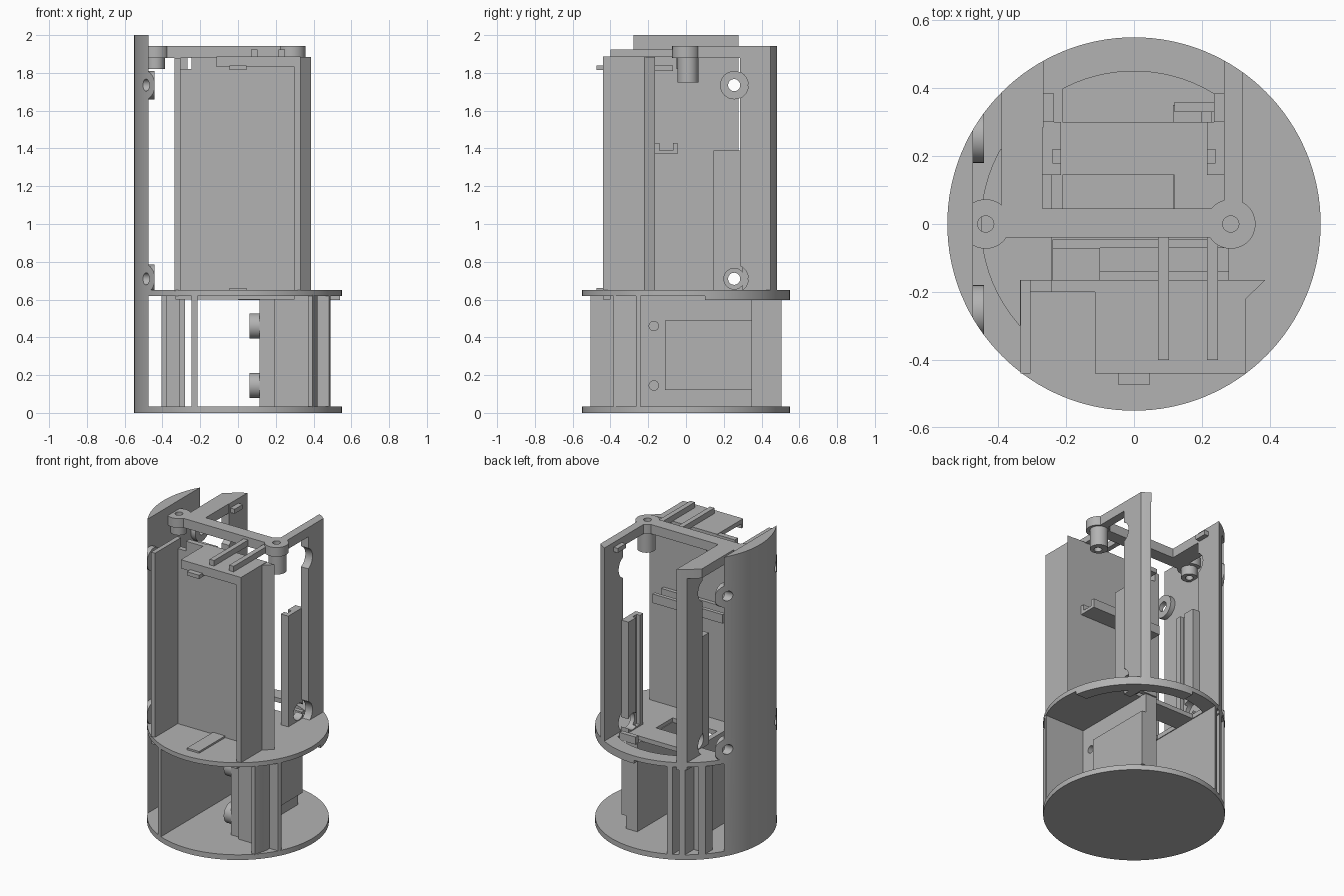
import bpy, math
from mathutils import Matrix

cube = bpy.data.objects.get("Cube")
if cube:
    bpy.data.objects.remove(cube)

grey = bpy.data.materials.new("plain_grey")
grey.use_nodes = True
COLOUR = (0.45, 0.45, 0.45, 1)
grey.diffuse_color = COLOUR
grey.node_tree.nodes["Principled BSDF"].inputs["Base Color"].default_value = COLOUR
R = 0.55


def mesh_object(name, verts, faces):
    me = bpy.data.meshes.new(name)
    me.from_pydata(verts, [], faces)
    me.materials.append(grey)
    ob = bpy.data.objects.new(name, me)
    bpy.context.collection.objects.link(ob)
    return ob


def prism(name, outline, z0, z1):
    """Extrude a counter-clockwise xy outline from z0 to z1."""
    n = len(outline)
    verts = [(x, y, z) for z in (z0, z1) for x, y in outline]
    faces = [tuple(reversed(range(n))), tuple(range(n, 2 * n))]
    faces += [(i, (i + 1) % n, (i + 1) % n + n, i + n) for i in range(n)]
    return mesh_object(name, verts, faces)


def box(name, x, y, z):
    return prism(name, [(x[0], y[0]), (x[1], y[0]), (x[1], y[1]), (x[0], y[1])], *z)


def disc(name, cx, cy, r, z0, z1, n=48):
    ring = [(cx + r * math.cos(math.tau * i / n), cy + r * math.sin(math.tau * i / n)) for i in range(n)]
    return prism(name, ring, z0, z1)


def disc_x(name, x0, x1, cy, cz, r):
    """Cylinder lying along x."""
    ob = disc(name, 0, 0, r, x0, x1, 32)
    ob.data.transform(Matrix.Translation((0, cy, cz)) @ Matrix.Rotation(math.pi / 2, 4, 'Y'))
    return ob


def combine(ob, other, op):
    """Apply a boolean and discard the helper."""
    mod = ob.modifiers.new("cut", 'BOOLEAN')
    mod.object, mod.operation, mod.solver = other, op, 'EXACT'
    bpy.context.view_layer.update()
    dg = bpy.context.evaluated_depsgraph_get()
    me = bpy.data.meshes.new_from_object(ob.evaluated_get(dg))
    ob.modifiers.clear()
    ob.data = me
    bpy.data.objects.remove(other)
    return ob


def cut(ob, *others):
    for other in others:
        combine(ob, other, 'DIFFERENCE')
    return ob


def trim(ob):
    """Keep only what lies inside the round envelope."""
    return combine(ob, disc("envelope", 0, 0, R, -0.1, 2.1, 128), 'INTERSECT')


# Base and middle deck
disc("base_plate", 0, 0, R, 0, 0.035, 128)
deck = disc("middle_deck", 0, 0, R, 0.62, 0.65, 128)
opening = disc("opening", 0, 0, 0.45, 0.5, 0.8, 96)
back_open = combine(box("b", (-0.21, 0.24), (0.3, 0.6), (0.55, 0.7)), opening, 'INTERSECT')
opening = disc("opening", 0, 0, 0.45, 0.5, 0.8, 96)
side_open = combine(box("s", (-0.6, -0.245), (-0.165, 0.22), (0.55, 0.7)), opening, 'INTERSECT')
opening = disc("opening", 0, 0, 0.45, 0.5, 0.8, 96)
corner_open = combine(box("c", (-0.6, -0.336), (-0.32, -0.16), (0.55, 0.7)), opening, 'INTERSECT')
cut(deck, back_open, side_open, corner_open,
    box("slot", (-0.21, 0.12), (-0.03, 0.145), (0.55, 0.7)))
lip = trim(box("deck_lip", (0.0, 0.6), (0.1, 0.6), (0.598, 0.621)))
cut(lip, disc("bore", 0, 0, 0.47, 0.5, 0.7, 96))
box("deck_underside_strip", (-0.33, 0.3), (-0.44, -0.4), (0.6, 0.621))
box("deck_small_bar", (0.12, 0.24), (0.33, 0.36), (0.62, 0.67))

# Tall curved side shell with screw bosses
shell = trim(box("side_shell", (-0.6, -0.475), (-0.4, 0.4), (0, 2)))
for z in (1.735, 0.71):
    for y in (-0.255, 0.255):
        boss = trim(disc_x("shell_boss", -0.53, -0.442, y, z, 0.075))
        cut(boss, disc_x("h", -0.7, -0.3, y, z, 0.032))
        cut(shell, disc_x("h", -0.7, -0.3, y, z, 0.032))

# Lower bay walls
trim(box("long_lower_wall", (-0.245, -0.215), (-0.54, 0.54), (0.03, 0.625)))
panel = box("mount_panel", (0.115, 0.2), (-0.24, 0.35), (0.03, 0.625))
for z in (0.46, 0.145):
    standoff = disc_x("panel_standoff", 0.06, 0.12, -0.17, z, 0.067)
    for ob in (panel, standoff):
        cut(ob, disc_x("h", 0, 0.3, -0.17, z, 0.025))
box("panel_board", (0.195, 0.23), (-0.11, 0.35), (0.12, 0.49))
trim(box("cross_wall", (0.19, 0.49), (-0.265, -0.24), (0.03, 0.625)))
prism("front_rib", [(0.37, -0.385), (0.395, -0.385), (0.42, -0.3), (0.42, -0.25), (0.37, -0.25)], 0.03, 0.625)
trim(box("back_infill", (-0.405, -0.31), (0.32, 0.36), (0.03, 0.625)))
for x, y in ((-0.31, 0.33), (-0.405, 0.3)):
    trim(box("back_rib", (x, x + 0.03), (y, 0.6), (0.03, 0.625)))

# Open front tray
box("tray_left_wall", (-0.335, -0.305), (-0.44, -0.165), (0.645, 1.88))
tray_back = box("tray_back", (-0.306, 0.31), (-0.2, -0.165), (0.645, 1.885))
cut(tray_back, box("n", (-0.31, -0.245), (-0.3, -0.1), (1.82, 2)))
prism("tray_right_wall", [(0.298, -0.44), (0.33, -0.44), (0.33, -0.22), (0.387, -0.165),
                          (0.298, -0.165)], 0.645, 1.885)
box("tray_roof", (-0.115, 0.33), (-0.44, -0.165), (1.86, 1.888))
box("tray_roof_lip", (-0.115, 0.3), (-0.44, -0.42), (1.83, 1.862))
box("roof_tab", (-0.045, 0.045), (-0.475, -0.2), (1.815, 1.84))
box("floor_tab", (-0.045, 0.045), (-0.475, -0.2), (0.645, 0.662))
for x in (0.07, 0.215):
    box("roof_runner", (x, x + 0.033), (-0.4, -0.03), (1.885, 1.925))

# Catch shelf behind the tray
box("shelf", (-0.24, 0.28), (-0.17, -0.045), (1.37, 1.39))
box("shelf_lip", (-0.24, 0.28), (-0.07, -0.045), (1.385, 1.43))
box("shelf_root", (-0.24, 0.28), (-0.17, -0.14), (1.385, 1.43))
box("upper_catch", (-0.24, -0.1), (-0.17, -0.07), (1.81, 1.84))

# Top frame: cross bar, side bars and screw bosses
frame = box("cross_bar", (-0.44, 0.285), (-0.04, 0.045), (1.88, 1.942))
left_bar = trim(box("left_bar", (-0.39, -0.27), (0.0, 0.6), (1.88, 1.942)))
right_bar = trim(box("right_bar", (0.265, 0.32), (0.0, 0.6), (1.88, 1.942)))
for cx, r, low in ((-0.437, 0.05, 1.82), (0.285, 0.055, 1.75)):
    pad = trim(disc("boss_pad", cx, 0, 0.073, 1.88, 1.942))
    if cx < 0:
        cut(pad, box("n", (-0.6, -0.476), (-0.2, 0.2), (1.8, 2)))
    stem = disc("boss_stem", cx, 0.01 if cx > 0 else 0, r, low, 1.89)
    for ob in (pad, stem, frame, left_bar, right_bar):
        cut(ob, disc("h", cx, 0, 0.024, 1.7, 2, 24))

# Back posts and slotted rails
for s, side in ((-1, "left"), (1, "right")):
    post = trim(box(side + "_post", sorted((s * 0.267, s * 0.32)), (0.285, 0.6), (0.6, 1.942)))
    for z in (1.735, 0.71):
        cut(post, disc_x("scallop", -0.4, 0.4, 0.255, z, 0.075))
    rail = box(side + "_rail", sorted((s * 0.215, s * 0.27)), (0.145, 0.3), (0.645, 1.39))
    cut(rail, box("groove", sorted((s * 0.2, s * 0.24)), (0.18, 0.22), (0.66, 1.5)),
        disc_x("h", -0.4, 0.4, 0.255, 0.71, 0.055))
    box(side + "_top_catch", sorted((s * 0.235, s * 0.27)), (0.3, 0.385), (1.88, 1.91))

# Smooth the round surfaces, keep edges crisp
for ob in bpy.context.collection.objects:
    if ob.type == 'MESH' and ob.data.materials and ob.data.materials[0] == grey:
        bpy.ops.object.select_all(action='DESELECT')
        ob.select_set(True)
        bpy.context.view_layer.objects.active = ob
        bpy.ops.object.shade_smooth_by_angle(angle=math.radians(30))
